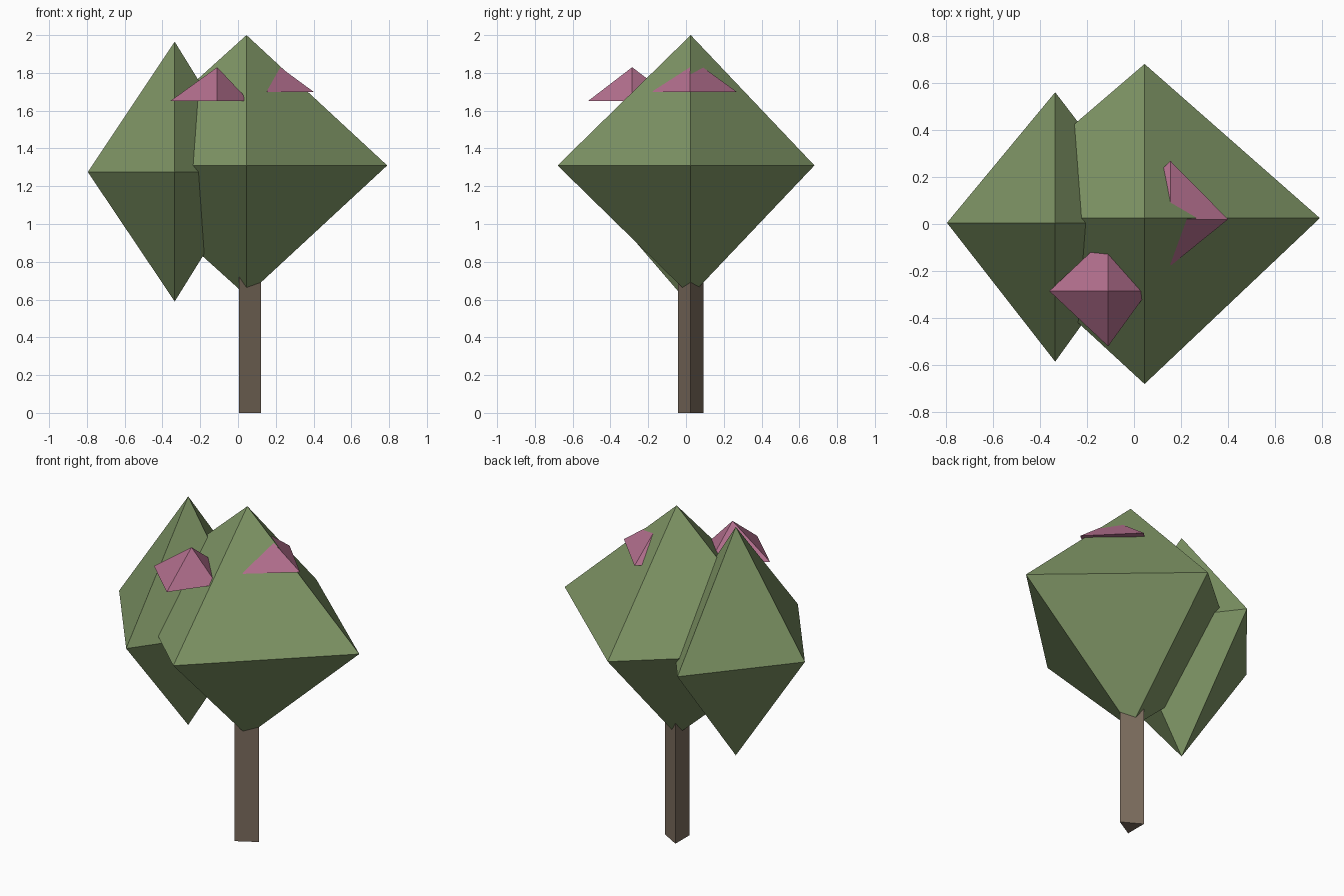
import bpy, bmesh

if "Cube" in bpy.data.objects:
    bpy.data.objects.remove(bpy.data.objects["Cube"])


def material(name, rgb):
    m = bpy.data.materials.new(name)
    m.diffuse_color = (*rgb, 1)
    m.use_nodes = True
    m.node_tree.nodes["Principled BSDF"].inputs["Base Color"].default_value = m.diffuse_color
    return m


GREEN = material("leaf_green", (0.21, 0.30, 0.13))
PINK = material("blossom_pink", (0.45, 0.16, 0.27))
BROWN = material("bark_brown", (0.20, 0.15, 0.11))


def crystal(name, centre, left, right, front, back, top, bottom, mat):
    """Four-sided double pyramid; bottom=None gives a flat-based pyramid."""
    x, y, z = centre
    bm = bmesh.new()
    ring = [bm.verts.new(p) for p in
            ((right, y, z), (x, back, z), (left, y, z), (x, front, z))]
    apex = bm.verts.new((x, y, top))
    nadir = bm.verts.new((x, y, bottom)) if bottom is not None else None
    for i in range(4):
        a, b = ring[i], ring[(i + 1) % 4]
        bm.faces.new((a, b, apex))
        if nadir:
            bm.faces.new((b, a, nadir))
    if not nadir:
        bm.faces.new(ring[::-1])
    mesh = bpy.data.meshes.new(name)
    bm.to_mesh(mesh)
    bm.free()
    mesh.materials.append(mat)
    bpy.context.collection.objects.link(bpy.data.objects.new(name, mesh))


# Foliage masses
crystal("large_crown", (0.045, 0.025, 1.31), -0.72, 0.79, -0.68, 0.68, 2.0, 0.62, GREEN)
crystal("small_crown", (-0.335, 0.005, 1.275), -0.795, 0.09, -0.585, 0.56, 1.965, 0.59, GREEN)

# Blossoms half sunk into the crown
crystal("front_blossom", (-0.11, -0.285, 1.65), -0.36, 0.06, -0.52, -0.05, 1.83, None, PINK)
crystal("right_blossom", (0.155, 0.02, 1.70), -0.09, 0.40, -0.178, 0.268, 1.88, None, PINK)

# Three-sided trunk, one corner pointing right
h, r = 0.80, 0.077
bm = bmesh.new()
bmesh.ops.create_cone(bm, cap_ends=True, segments=3, radius1=r, radius2=r, depth=h)
# Put the single corner on +x whatever the primitive's start angle
corners = ((r, 0), (-r / 2, r * 0.866), (-r / 2, -r * 0.866))
bm.clear()
low = [bm.verts.new((0.045 + x, 0.025 + y, 0)) for x, y in corners]
base = bm.faces.new(low[::-1])
up = bmesh.ops.extrude_face_region(bm, geom=[base], use_keep_orig=True)
bmesh.ops.translate(bm, vec=(0, 0, h),
                    verts=[g for g in up["geom"] if isinstance(g, bmesh.types.BMVert)])
bmesh.ops.recalc_face_normals(bm, faces=bm.faces)
mesh = bpy.data.meshes.new("trunk")
bm.to_mesh(mesh)
bm.free()
mesh.materials.append(BROWN)
bpy.context.collection.objects.link(bpy.data.objects.new("trunk", mesh))
